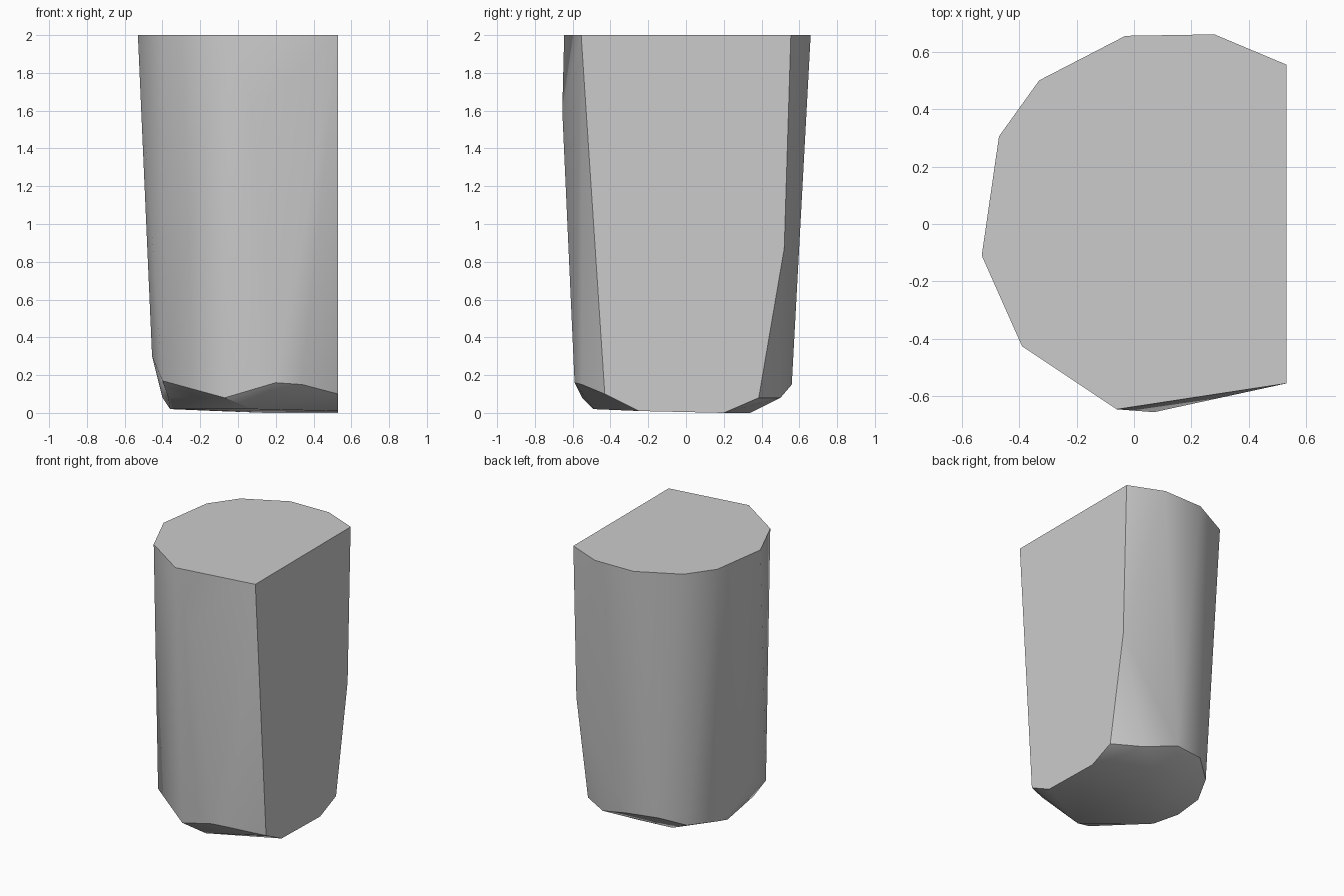
import bpy
import bmesh
import math

# Remove the default cube only
default_cube = bpy.data.objects.get("Cube")
if default_cube:
    bpy.data.objects.remove(default_cube, do_unlink=True)

# One plain grey for the whole block
grey = bpy.data.materials.new("plain grey")
grey.use_nodes = True
colour = (0.6, 0.6, 0.6, 1)
grey.diffuse_color = colour
grey.node_tree.nodes["Principled BSDF"].inputs["Base Color"].default_value = colour

HEIGHT = 2
CUT = 0.53  # x position of the flat sliced side

# Level rim of the top, without the two corners on the sliced side
rim = [(0.28, 0.66), (-0.03, 0.655), (-0.33, 0.5), (-0.47, 0.305),
       (-0.53, -0.11), (-0.39, -0.425), (-0.06, -0.645)]

# Outline of the sliced side as (y, z)
slice_outline = [(-0.555, HEIGHT), (-0.43, 0.1), (-0.25, 0.01), (0.2, 0),
                 (0.385, 0.08), (0.52, 0.87), (0.555, HEIGHT)]

# Chipped lower edge of the wall
lower_edge = [(0.2, -0.59, 0.16), (0.34, -0.55, 0.15), (-0.07, -0.55, 0.08),
              (-0.37, -0.26, 0.085), (-0.4, -0.36, 0.17), (-0.455, -0.1, 0.3),
              (-0.4, 0.19, 0.08), (-0.29, 0.4, 0.1), (-0.14, 0.52, 0.16),
              (0.09, 0.56, 0.15), (0.33, 0.5, 0.08)]

# Corners of the base facets
base = [(0.08, -0.49, 0.02), (-0.31, -0.17, 0.02), (-0.36, 0.03, 0.02),
        (-0.12, 0.33, 0.01), (0.15, 0.34, 0)]

# Slight bulge high on the front wall
bulge = [(0.07, -0.655, 1.6)]

points = [(x, y, HEIGHT) for x, y in rim]
points += [(CUT, y, z) for y, z in slice_outline]
points += lower_edge + base + bulge

# Wrap the corners in a closed convex skin
bm = bmesh.new()
for point in points:
    bm.verts.new(point)
hull = bmesh.ops.convex_hull(bm, input=list(bm.verts))
unused = [v for v in hull["geom_interior"] if isinstance(v, bmesh.types.BMVert)]
bmesh.ops.delete(bm, geom=unused, context="VERTS")

# Merge triangles that share a plane
bmesh.ops.dissolve_limit(bm, angle_limit=math.radians(0.5),
                         verts=list(bm.verts), edges=list(bm.edges))
bmesh.ops.recalc_face_normals(bm, faces=list(bm.faces))

mesh = bpy.data.meshes.new("sliced_block")
bm.to_mesh(mesh)
bm.free()
mesh.materials.append(grey)

block = bpy.data.objects.new("sliced_block", mesh)
bpy.context.collection.objects.link(block)

# Smooth rounded wall with crisp rim, slice and chips
bpy.ops.object.select_all(action="DESELECT")
block.select_set(True)
bpy.context.view_layer.objects.active = block
bpy.ops.object.shade_smooth_by_angle(angle=math.radians(35))
